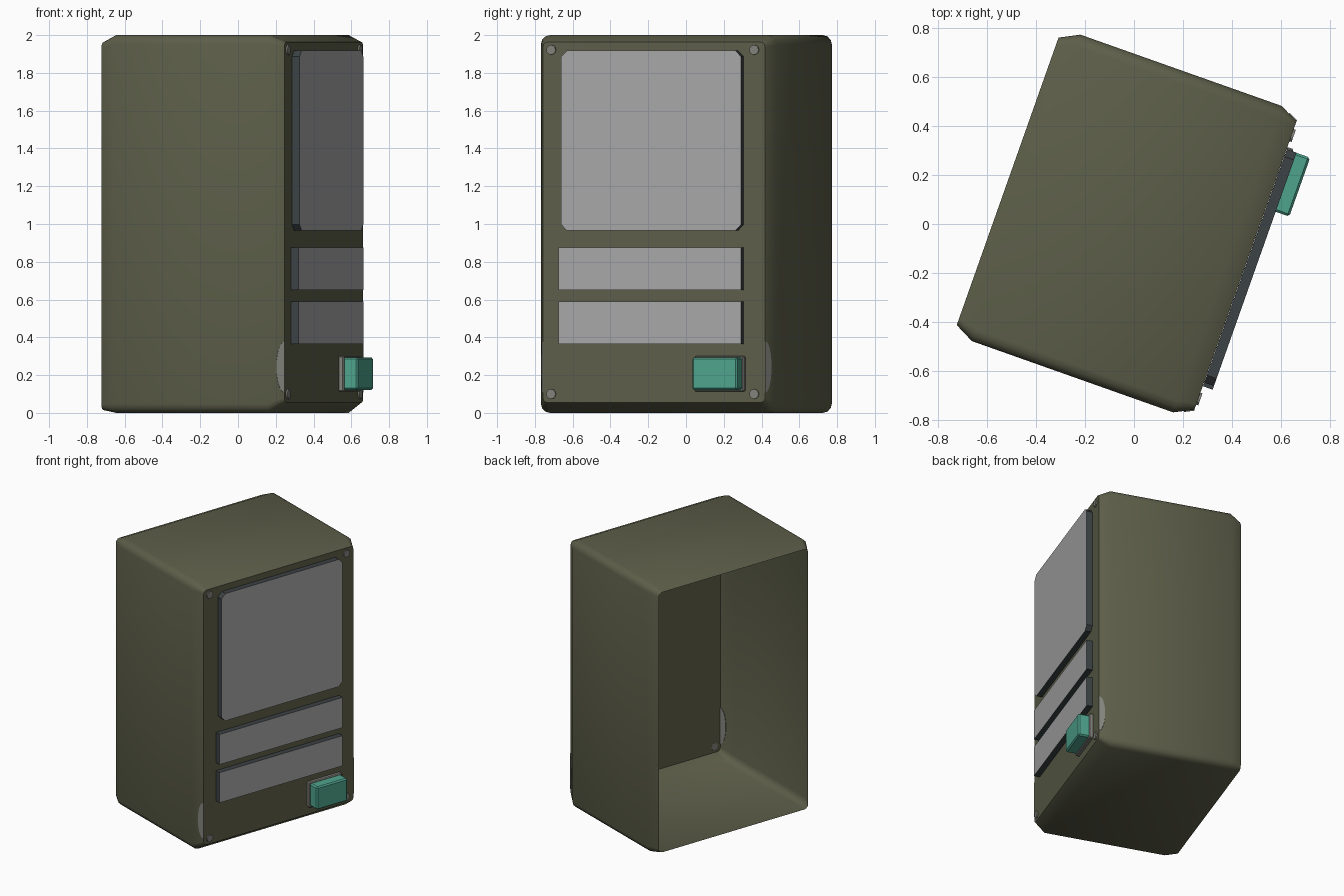
import bpy, bmesh, math
from mathutils import Vector

if "Cube" in bpy.data.objects:
    bpy.data.objects.remove(bpy.data.objects["Cube"])

ANG = math.radians(-19.5)   # whole cabinet is turned about z
VC = -0.008                 # cabinet centre across its width


def mat(name, rgb):
    m = bpy.data.materials.new(name)
    m.diffuse_color = (*rgb, 1)
    m.use_nodes = True
    m.node_tree.nodes["Principled BSDF"].inputs["Base Color"].default_value = m.diffuse_color
    return m


OLIVE = mat("olive_shell", (0.108, 0.112, 0.066))
GREY = mat("face_grey", (0.39, 0.39, 0.39))
SLATE = mat("dark_slate", (0.045, 0.054, 0.058))
TEAL = mat("teal", (0.078, 0.37, 0.265))
STEEL = mat("steel_grey", (0.22, 0.225, 0.20))


def finish(bm, name, mats, smooth=None):
    me = bpy.data.meshes.new(name)
    bm.to_mesh(me)
    bm.free()
    ob = bpy.data.objects.new(name, me)
    bpy.context.collection.objects.link(ob)
    for m in mats:
        me.materials.append(m)
    ob.rotation_euler.z = ANG
    if smooth:
        bpy.context.view_layer.objects.active = ob
        ob.select_set(True)
        bpy.ops.object.shade_smooth_by_angle(angle=math.radians(smooth))
        ob.select_set(False)
    return ob


def outline(v0, v1, z0, z1, r, n):
    """Rectangle with corners cut (n=1) or rounded (n>1)."""
    pts = []
    for cv, cz, a in ((v1 - r, z1 - r, 0), (v0 + r, z1 - r, 90),
                      (v0 + r, z0 + r, 180), (v1 - r, z0 + r, 270)):
        for i in range(n + 1):
            t = math.radians(a + 90 * i / n)
            pts.append((cv + r * math.cos(t), cz + r * math.sin(t)))
    return pts


def loft(bm, rings):
    """Join (u, outline) rings along the depth axis."""
    loops = [[bm.verts.new((u, v, z)) for v, z in pts] for u, pts in rings]
    for a, b in zip(loops, loops[1:]):
        for i in range(len(a)):
            j = (i + 1) % len(a)
            bm.faces.new((a[i], a[j], b[j], b[i]))
    return loops


def slab(name, u0, u1, pts, mats, bevel=0):
    """Plate on the front; second material goes on its outward face."""
    bm = bmesh.new()
    loops = loft(bm, [(u0, pts), (u1, pts)])
    bm.faces.new(loops[0][::-1])
    bm.faces.new(loops[1])
    bmesh.ops.recalc_face_normals(bm, faces=bm.faces)
    if bevel:
        edges = [e for e in bm.edges if max(v.co.x for v in e.verts) > u1 - 1e-5]
        bmesh.ops.bevel(bm, geom=edges, offset=bevel, segments=1, affect='EDGES')
    if len(mats) > 1:
        bm.normal_update()
        for f in bm.faces:
            f.material_index = int(f.normal.x > 0.9)
    return finish(bm, name, mats)


def rect(v0, v1, z0, z1):
    return [(v1, z1), (v0, z1), (v0, z0), (v1, z0)]


# cabinet shell: open at the back, narrowed at both rims, closed front panel
bm = bmesh.new()
loops = loft(bm, [
    (-0.544, outline(VC - 0.622, VC + 0.622, 0.015, 1.962, 0.03, 3)),
    (-0.464, outline(VC - 0.663, VC + 0.663, 0.0, 2.0, 0.05, 3)),
    (0.407, outline(VC - 0.663, VC + 0.663, 0.0, 2.0, 0.05, 3)),
    (0.485, outline(VC - 0.624, VC + 0.624, 0.055, 1.963, 0.025, 3))])
bm.faces.new(loops[-1])
bmesh.ops.recalc_face_normals(bm, faces=bm.faces)
if loops[-1][0].link_faces and max(bm.faces, key=lambda f: f.calc_center_median().x).normal.x < 0:
    bmesh.ops.reverse_faces(bm, faces=bm.faces)
finish(bm, "cabinet_shell", [OLIVE], 40)

# screen and two long plates on the front
slab("screen", 0.486, 0.528, outline(-0.514, 0.496, 0.965, 1.918, 0.032, 1), [SLATE, GREY])
for name, z0, z1 in (("upper_plate", 0.65, 0.876), ("lower_plate", 0.364, 0.59)):
    slab(name, 0.486, 0.528, rect(-0.53, 0.496, z0, z1), [SLATE, GREY])

# push button on its mount
slab("button_mount", 0.486, 0.512, rect(0.23, 0.505, 0.112, 0.302), [STEEL], 0.006)
slab("button", 0.512, 0.587, rect(0.24, 0.495, 0.122, 0.293), [TEAL], 0.009)

# corner screws
for i, v in enumerate((-0.584, 0.556)):
    for j, z in enumerate((0.1, 1.922)):
        pts = [(v + 0.026 * math.cos(k * math.pi / 6), z + 0.026 * math.sin(k * math.pi / 6))
               for k in range(12)]
        slab(f"screw_{i}{j}", 0.484, 0.494, pts, [STEEL])

# half-round finger grips lying on both sloped side edges
for name, s in (("left_grip", -1), ("right_grip", 1)):
    bm = bmesh.new()
    nrm = Vector((0.447, s * 0.894, 0)) * 0.004
    sides = []
    for d in (-1, 1):
        ring = []
        for k in range(13):
            t = math.pi * k / 12
            u = 0.485 - 0.039 * math.sin(t)
            v = VC + s * (0.624 + (0.485 - u) * 0.5)
            ring.append(bm.verts.new(Vector((u, v, 0.243 + 0.135 * math.cos(t))) + nrm * d))
        sides.append(ring)
        bm.faces.new(ring)
    for k in range(13):
        j = (k + 1) % 13
        bm.faces.new((sides[0][k], sides[0][j], sides[1][j], sides[1][k]))
    bmesh.ops.recalc_face_normals(bm, faces=bm.faces)
    finish(bm, name, [STEEL])
